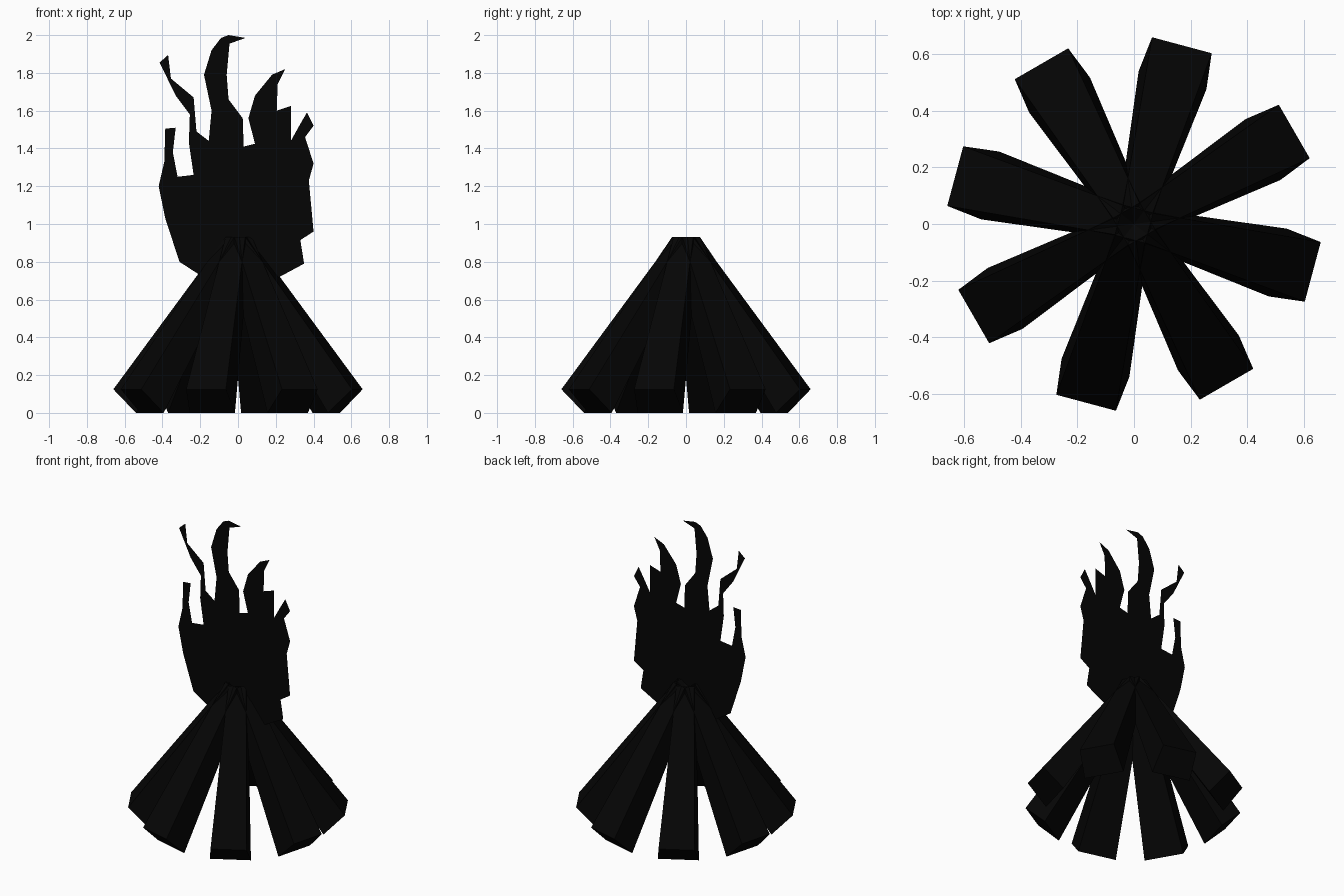
import bpy, bmesh
from math import radians, cos, sin

black = bpy.data.materials.new("charcoal")
black.diffuse_color = (0.0015, 0.0015, 0.0015, 1)


def make(name, verts, faces):
    mesh = bpy.data.meshes.new(name)
    bm = bmesh.new()
    vs = [bm.verts.new(v) for v in verts]
    for f in faces:
        bm.faces.new([vs[i] for i in f])
    bmesh.ops.recalc_face_normals(bm, faces=bm.faces[:])
    # triangulate only the concave outlines
    bmesh.ops.triangulate(bm, faces=[f for f in bm.faces if len(f.verts) > 4],
                          ngon_method='EAR_CLIP')
    bm.to_mesh(mesh)
    bm.free()
    mesh.materials.append(black)
    ob = bpy.data.objects.new(name, mesh)
    bpy.context.collection.objects.link(ob)
    return ob


# Logs: eight tapered square beams leaning to the centre
# (radius, half width, height): foot outer, foot inner, tip outer, tip inner
section = [(0.654, 0.109, 0.125), (0.526, 0.124, 0.0),
           (0.055, 0.054, 0.93), (-0.015, 0.058, 0.86)]
box = [(0, 1, 3, 2), (4, 5, 7, 6), (0, 1, 5, 4), (2, 3, 7, 6), (0, 2, 6, 4), (1, 3, 7, 5)]
for k in range(8):
    a = radians(30 + 45 * k)
    verts = []
    for r, w, z in section:
        for s in (-w, w):
            verts.append((r * cos(a) - s * sin(a), r * sin(a) + s * cos(a), z))
    make(f"log_{k + 1}", verts, box)


# Flames: flat cut-out sheets standing in the xz plane
def sheet(name, outline, y):
    make(name, [(x, y, z) for x, z in outline], [range(len(outline))])


outer = [(-.10, .66), (-.21, .735), (-.31, .80), (-.385, 1.03), (-.42, 1.20), (-.39, 1.33),
         (-.385, 1.505), (-.33, 1.51), (-.345, 1.38), (-.32, 1.25), (-.235, 1.26),
         (-.26, 1.43), (-.255, 1.58), (-.33, 1.68), (-.415, 1.855), (-.37, 1.895),
         (-.355, 1.77), (-.235, 1.67), (-.22, 1.49), (-.155, 1.44), (-.14, 1.60),
         (-.18, 1.79), (-.14, 1.92), (-.09, 1.985), (-.05, 2.0), (.04, 1.985),
         (-.045, 1.955), (-.06, 1.79), (-.05, 1.66), (.025, 1.56), (.03, 1.41),
         (.09, 1.425), (.055, 1.56), (.09, 1.68), (.18, 1.79), (.25, 1.82),
         (.21, 1.74), (.205, 1.60), (.28, 1.625), (.28, 1.44), (.33, 1.53),
         (.365, 1.59), (.40, 1.52), (.355, 1.46), (.40, 1.32), (.375, 1.23),
         (.40, .96), (.33, .915), (.35, .79), (.22, .72), (.10, .66)]
inner = [(-.10, .80), (-.17, 1.0), (-.16, 1.13), (-.10, 1.07), (-.09, 1.20), (-.03, 1.33),
         (.01, 1.20), (.07, 1.08), (.10, 1.17), (.16, 1.13), (.18, 1.05), (.10, .80)]
sheet("outer_flame", outer, -0.025)
sheet("inner_flame", inner, -0.028)
